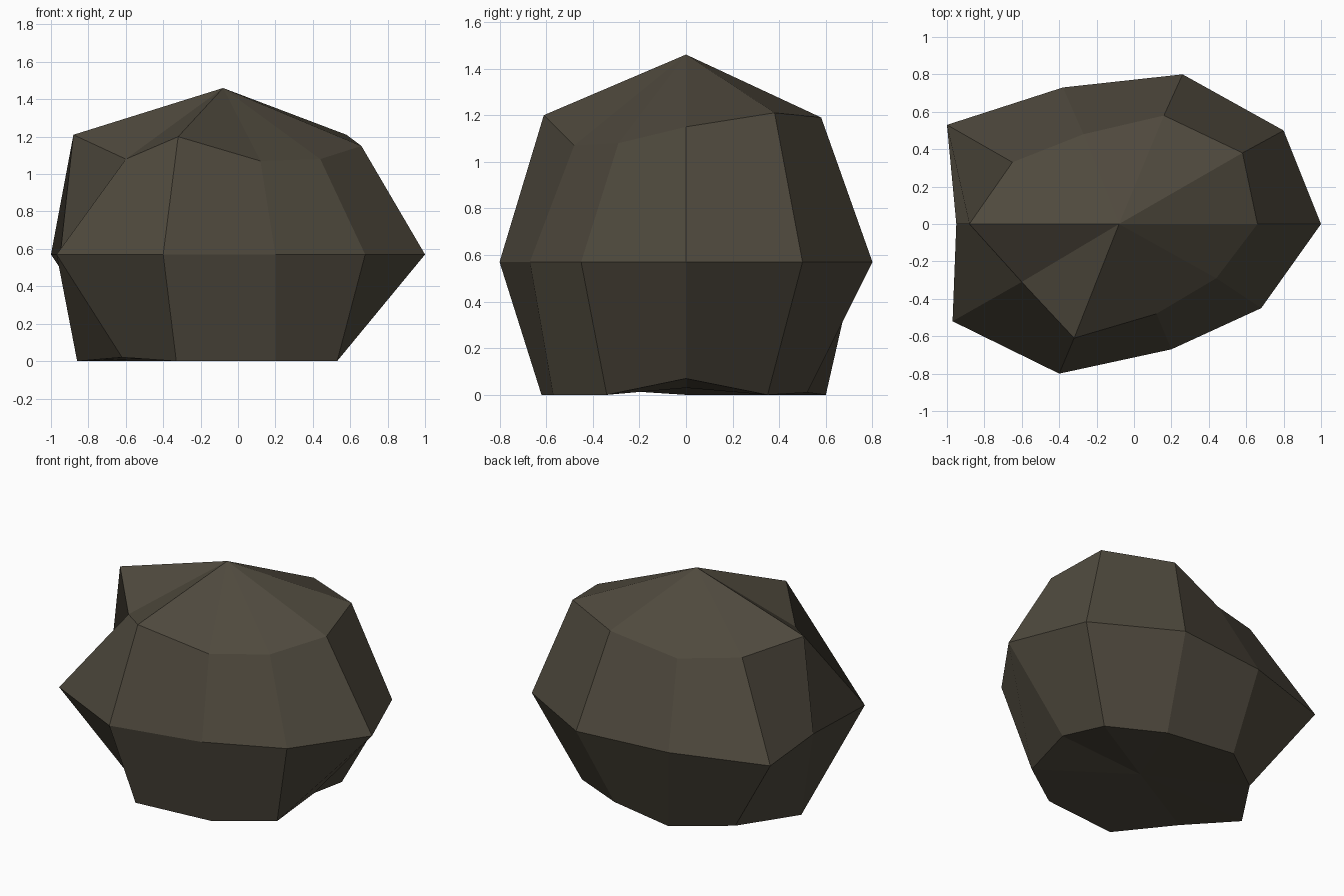
import bpy, bmesh

if "Cube" in bpy.data.objects:
    bpy.data.objects.remove(bpy.data.objects["Cube"])

# One dull brown-grey stone colour
stone = bpy.data.materials.new("dark_stone")
stone.diffuse_color = (0.078, 0.067, 0.047, 1.0)
stone.use_nodes = True
stone.node_tree.nodes["Principled BSDF"].inputs["Base Color"].default_value = stone.diffuse_color

# Ten-sided rings, counter-clockwise from +x: base, widest belt, shoulder
base = [(.57, 0, .07), (.53, .35, 0), (.17, .52, .01), (-.29, .60, 0), (-.62, .36, 0),
        (-.86, 0, 0), (-.62, -.31, .02), (-.33, -.62, 0), (.20, -.57, 0), (.53, -.34, 0)]
belt = [(1, 0), (.80, .50), (.26, .80), (-.38, .73), (-1, .53),
        (-.95, 0), (-.97, -.52), (-.40, -.80), (.20, -.67), (.68, -.45)]
shoulder = [(.66, 0, 1.15), (.58, .38, 1.21), (.16, .58, 1.19), (-.27, .48, 1.08),
            (-.65, .33, 1.13), (-.88, 0, 1.21), (-.60, -.31, 1.08), (-.32, -.61, 1.20),
            (.12, -.48, 1.07), (.44, -.29, 1.08)]

bm = bmesh.new()
rings = [[bm.verts.new(p) for p in ring]
         for ring in (base, [(x, y, .57) for x, y in belt], shoulder)]
bottom = bm.verts.new((-.05, 0, .03))
peak = bm.verts.new((-.08, 0, 1.46))

# Side bands between rings, then fans to the peak and the underside
n = len(base)
for i in range(n):
    j = (i + 1) % n
    for low, high in zip(rings, rings[1:]):
        bm.faces.new((low[i], low[j], high[j], high[i]))
    bm.faces.new((rings[2][i], rings[2][j], peak))
    bm.faces.new((rings[0][j], rings[0][i], bottom))
bmesh.ops.recalc_face_normals(bm, faces=bm.faces)

mesh = bpy.data.meshes.new("rock")
bm.to_mesh(mesh)
bm.free()
mesh.materials.append(stone)
rock = bpy.data.objects.new("rock", mesh)
bpy.context.collection.objects.link(rock)
